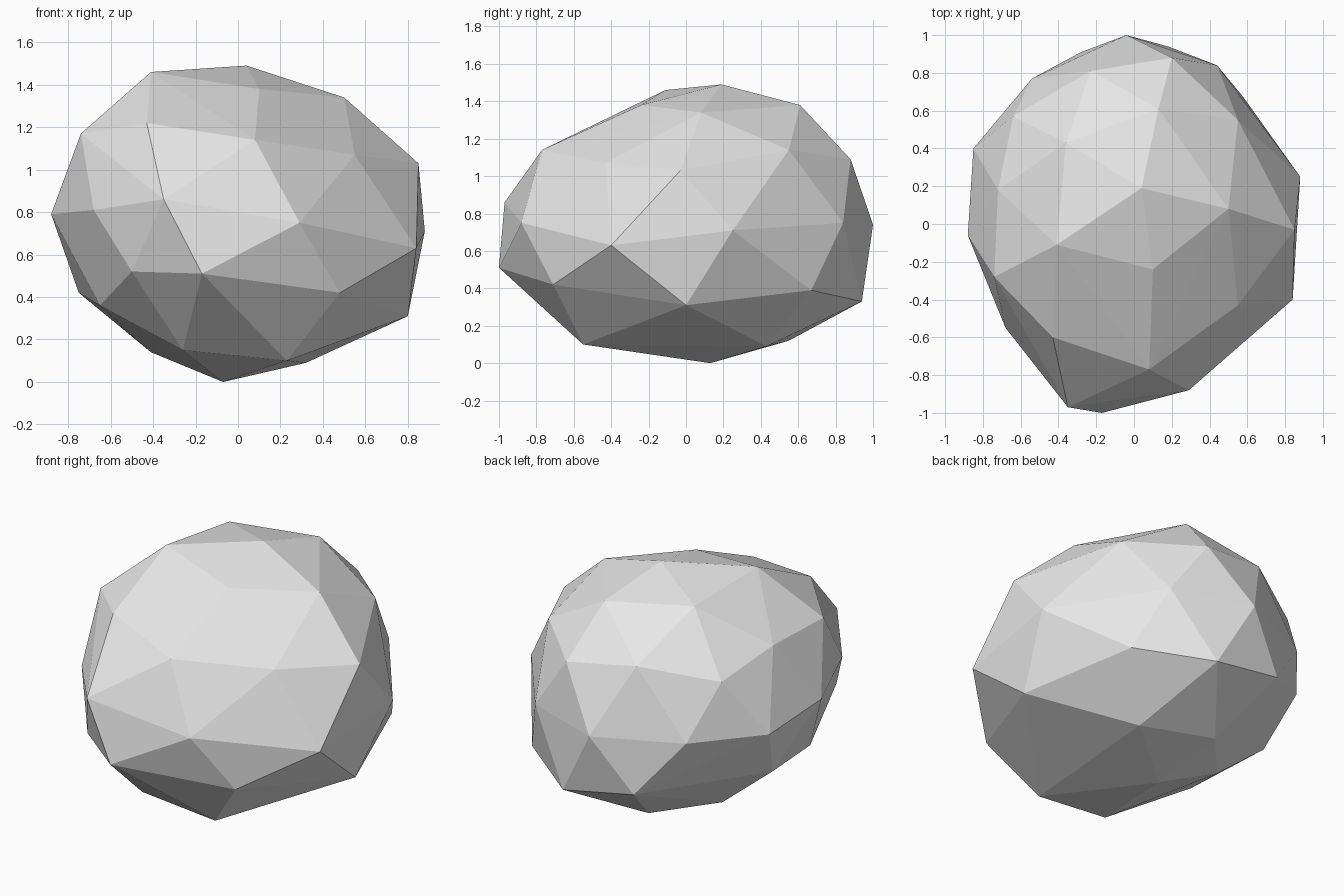
import bpy
import bmesh
from mathutils import Vector

default_cube = bpy.data.objects.get("Cube")
if default_cube:
    bpy.data.objects.remove(default_cube, do_unlink=True)


def flat_material(name, value):
    material = bpy.data.materials.new(name)
    material.use_nodes = True
    colour = (value, value, value, 1)
    material.diffuse_color = colour
    shader = next(n for n in material.node_tree.nodes if n.type == "BSDF_PRINCIPLED")
    shader.inputs["Base Color"].default_value = colour
    return material


# Corner points of the chipped stone, tier by tier, in hundredths of a unit
crown = [(4, 19, 149), (-41, -11, 146), (10, -24, 138), (50, 8, 134),
         (13, 61, 138), (-36, 43, 141)]

shoulder = [(85, -3, 103), (55, -43, 107), (8, -77, 114), (-43, -60, 122),
            (-74, -28, 117), (-72, 18, 117), (-64, 57, 107), (-23, 81, 115),
            (20, 88, 109), (55, 55, 114)]

belt = [(88, 25, 71), (84, -40, 63), (29, -88, 75), (-35, -97, 86),
        (-68, -55, 81), (-88, -6, 79), (-85, 40, 74), (-54, 77, 74),
        (-4, 100, 74), (44, 84, 75)]

lower_belt = [(80, 0, 31), (48, -71, 42), (-17, -100, 51), (-50, -75, 52),
              (-65, -28, 36), (-75, 23, 42), (-28, 91, 41), (18, 94, 33),
              (58, 67, 39)]

underside = [(23, -55, 10), (-26, -56, 15), (-41, 23, 14), (-13, 55, 12),
             (32, 43, 9), (-7, 13, 0)]

# Wrap the tiers in one faceted skin
bm = bmesh.new()
for tier in (crown, shoulder, belt, lower_belt, underside):
    for corner in tier:
        bm.verts.new(Vector(corner) / 100)
bmesh.ops.convex_hull(bm, input=list(bm.verts))
loose = [v for v in bm.verts if not v.link_faces]
bmesh.ops.delete(bm, geom=loose, context="VERTS")
bmesh.ops.recalc_face_normals(bm, faces=list(bm.faces))

# Flat-shaded boulder in a single stone grey
mesh = bpy.data.meshes.new("boulder")
bm.to_mesh(mesh)
bm.free()
mesh.materials.append(flat_material("stone grey", 0.8))
for face in mesh.polygons:
    face.use_smooth = False
boulder = bpy.data.objects.new("boulder", mesh)
bpy.context.scene.collection.objects.link(boulder)
